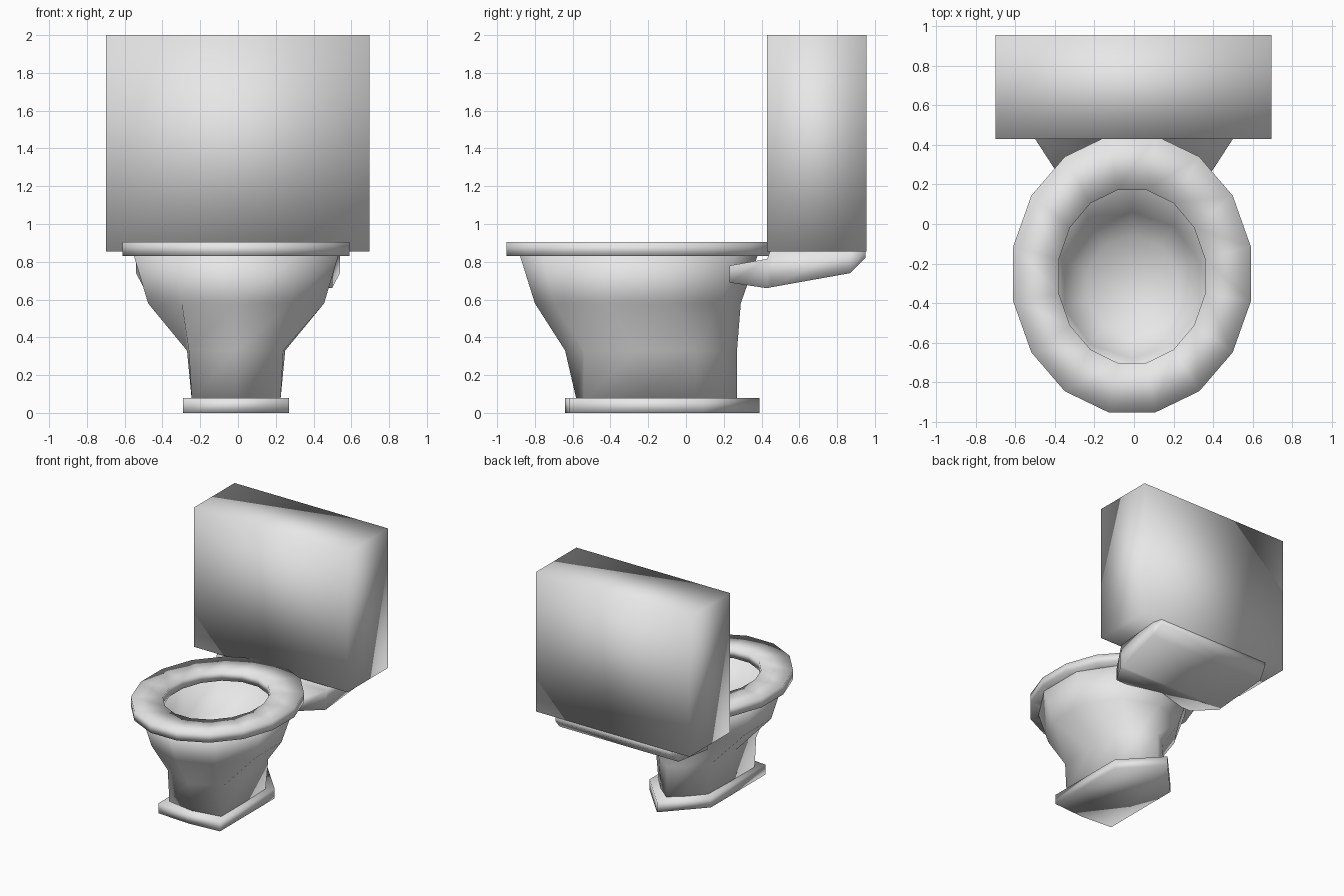
import bpy
import bmesh
import math

old = bpy.data.objects.get("Cube")
if old:
    bpy.data.objects.remove(old, do_unlink=True)

grey = bpy.data.materials.new("porcelain_grey")
grey.use_nodes = True
colour = (0.8, 0.8, 0.8, 1)
grey.diffuse_color = colour
grey.node_tree.nodes["Principled BSDF"].inputs["Base Color"].default_value = colour

CENTRE_X = -0.01


def loft(name, rings, closed=False):
    """Skin a list of equal-length rings; cap the ends unless closed."""
    bm = bmesh.new()
    loops = [[bm.verts.new(p) for p in ring] for ring in rings]
    pairs = list(zip(loops, loops[1:]))
    if closed:
        pairs.append((loops[-1], loops[0]))
    else:
        bm.faces.new(loops[0])
        bm.faces.new(loops[-1])
    for a, b in pairs:
        for i in range(len(a)):
            j = (i + 1) % len(a)
            bm.faces.new((a[i], a[j], b[j], b[i]))
    bmesh.ops.recalc_face_normals(bm, faces=bm.faces[:])
    mesh = bpy.data.meshes.new(name)
    bm.to_mesh(mesh)
    bm.free()
    mesh.materials.append(grey)
    for face in mesh.polygons:
        face.use_smooth = True
    obj = bpy.data.objects.new(name, mesh)
    bpy.context.collection.objects.link(obj)
    return obj


def oval(sides, half_width, front, back, z, turn=0.0):
    """Oval ring that starts at the front and runs round by +x."""
    mid, half_depth = (front + back) / 2, (back - front) / 2
    angles = [2 * math.pi * (i + turn) / sides for i in range(sides)]
    return [(CENTRE_X + half_width * math.sin(a), mid - half_depth * math.cos(a), z)
            for a in angles]


def mirrored(half, z):
    """Ring from its +x half, listed front to back, ends on the centre line."""
    ring = half + [(-x, y) for x, y in reversed(half[1:-1])]
    return [(CENTRE_X + x, y, z) for x, y in ring]


# Foot plate: pentagon pointing backwards
foot = [(0, -0.64), (0.28, -0.62), (0.28, 0.09), (0, 0.39)]
loft("foot_plate", [mirrored(foot, z) for z in (0, 0.08)])

# Pedestal and hollow bowl
stem_low = [(0, -0.58), (0.235, -0.54), (0.235, -0.25), (0.225, 0.05), (0.12, 0.17), (0, 0.27)]
stem_top = [(0, -0.64), (0.25, -0.54), (0.26, -0.25), (0.25, 0.05), (0.13, 0.18), (0, 0.27)]
loft("pedestal_bowl", [
    mirrored(stem_low, 0.07),
    mirrored(stem_top, 0.33),
    oval(10, 0.49, -0.80, 0.29, 0.58),
    oval(10, 0.57, -0.88, 0.38, 0.835),
    oval(10, 0.45, -0.78, 0.26, 0.835),
    oval(10, 0.36, -0.68, 0.06, 0.60),
    oval(10, 0.24, -0.56, -0.06, 0.47),
])

# Seat ring with a square section
outer = (0.612, -0.965, 0.46)
inner = (0.377, -0.71, 0.18)
loft("seat", [oval(16, *size, z, 0.5) for size, z in
              ((outer, 0.83), (outer, 0.905), (inner, 0.905), (inner, 0.83))],
     closed=True)

# Cistern support: (y, half width, bottom, top) sections
sections = [(0.23, 0.37, 0.69, 0.78), (0.43, 0.50, 0.66, 0.815),
            (0.45, 0.50, 0.665, 0.87), (0.87, 0.54, 0.74, 0.87),
            (0.95, 0.52, 0.82, 0.87)]
loft("cistern_support", [[(-w, y, lo), (w, y, lo), (w, y, hi), (-w, y, hi)]
                         for y, w, lo, hi in sections])

# Cistern
loft("cistern", [[(-0.7, 0.43, z), (0.695, 0.43, z), (0.695, 0.955, z), (-0.7, 0.955, z)]
                 for z in (0.855, 2.0)])
